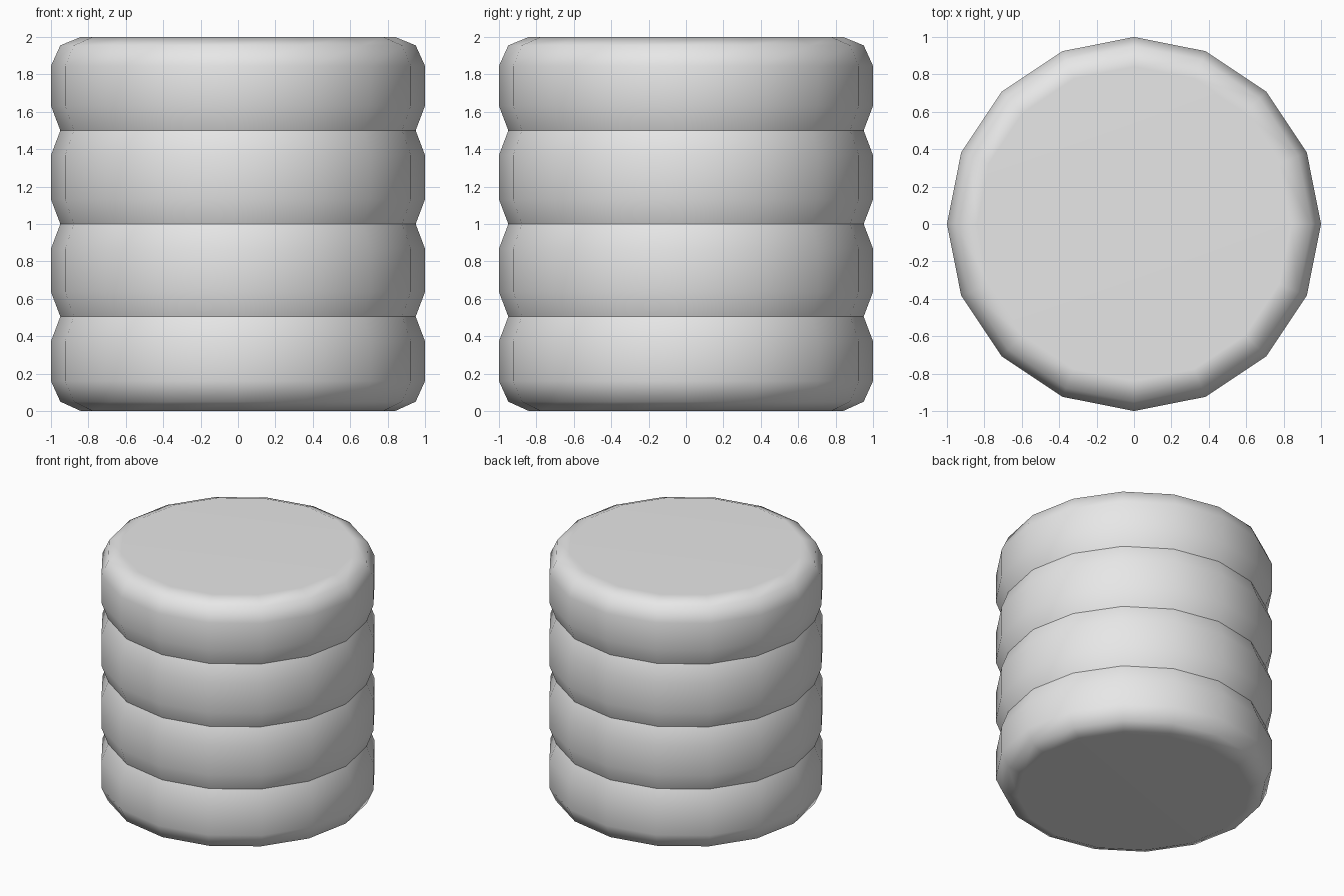
import bpy
import bmesh
from math import cos, sin, tau

SIDES = 16
GROOVES = (0.505, 1.0, 1.5)

cube = bpy.data.objects.get("Cube")
if cube:
    bpy.data.objects.remove(cube, do_unlink=True)

# Plain grey material
grey = bpy.data.materials.new("plain grey")
grey.use_nodes = True
colour = (0.8, 0.8, 0.8, 1.0)
grey.diffuse_color = colour
grey.node_tree.nodes["Principled BSDF"].inputs["Base Color"].default_value = colour

# Side profile as (radius, height): rounded foot, grooves, rounded top
profile = [(0.84, 0.0), (0.95, 0.05), (1.0, 0.16)]
for z in GROOVES:
    profile += [(1.0, z - 0.132), (0.95, z), (1.0, z + 0.132)]
profile += [(1.0, 1.845), (0.95, 1.955), (0.84, 2.0)]

# Sweep the profile into rings and bridge them
bm = bmesh.new()
rings = [[bm.verts.new((r * cos(tau * i / SIDES), r * sin(tau * i / SIDES), z))
          for i in range(SIDES)] for r, z in profile]
for low, high in zip(rings, rings[1:]):
    for i in range(SIDES):
        j = (i + 1) % SIDES
        bm.faces.new((low[i], low[j], high[j], high[i]))
bm.faces.new(rings[0][::-1])
bm.faces.new(rings[-1])

# Smooth everywhere except the groove creases
for face in bm.faces:
    face.smooth = True
for edge in bm.edges:
    a, b = (v.co.z for v in edge.verts)
    edge.smooth = not (abs(a - b) < 0.001 and
                       any(abs(a - z) < 0.001 for z in GROOVES))

mesh = bpy.data.meshes.new("stacked_drum")
bm.to_mesh(mesh)
bm.free()
mesh.materials.append(grey)
drum = bpy.data.objects.new("stacked_drum", mesh)
bpy.context.collection.objects.link(drum)

# Keep the caps and bands flat while the bevels blend
weighted = drum.modifiers.new("weighted normals", 'WEIGHTED_NORMAL')
weighted.keep_sharp = True
